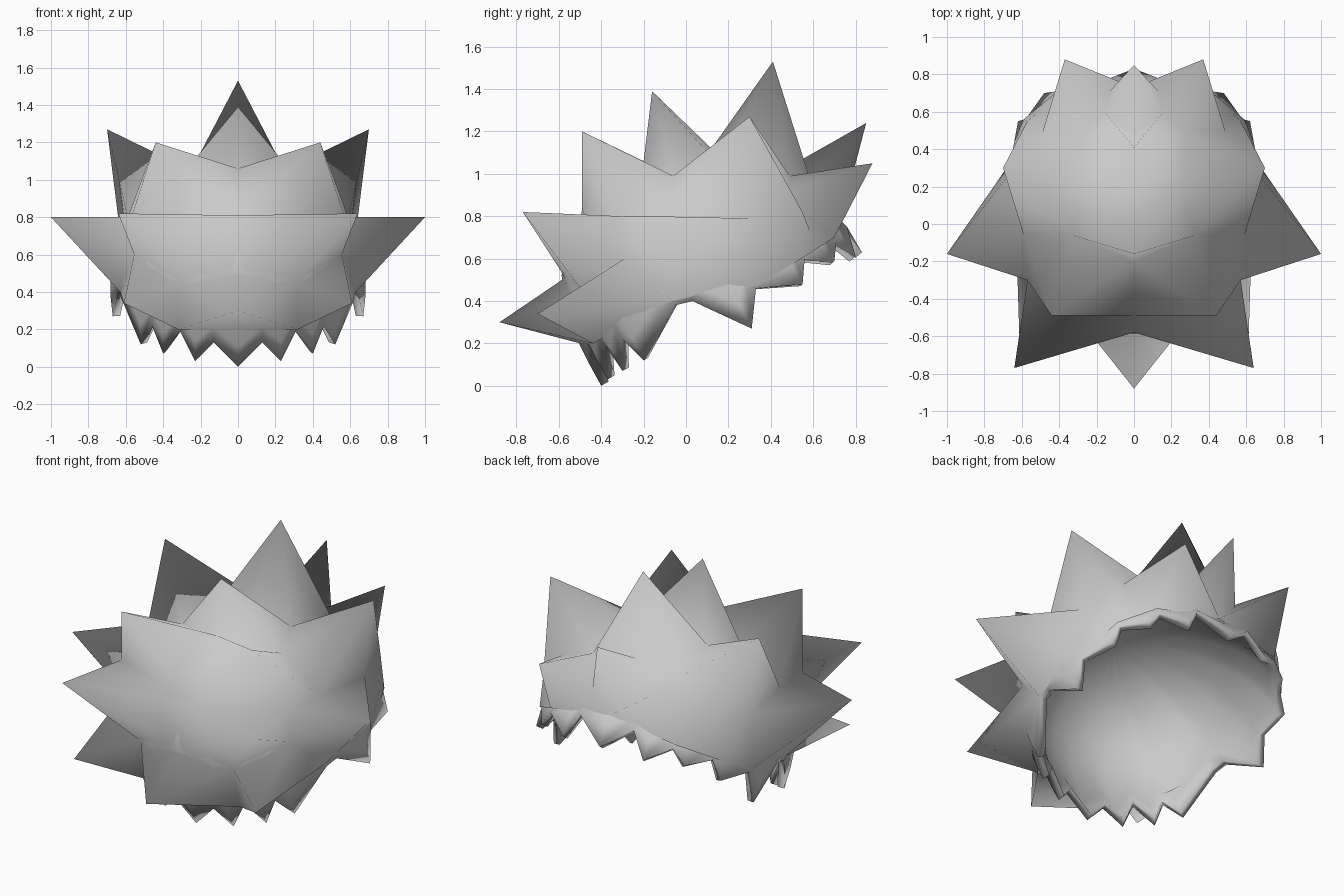
import bpy, bmesh, math
from mathutils import Vector

if "Cube" in bpy.data.objects:
    bpy.data.objects.remove(bpy.data.objects["Cube"])

C = Vector((0, 0.08, 0.55))            # centre of the scalp ellipsoid
R = Vector((0.63, 0.655, 0.52))        # its radii
POLE = Vector((0, -0.46, 0.89)).normalized()


def level(p):
    """1 on the scalp ellipsoid, below 1 inside it."""
    d = p - C
    return math.sqrt(sum((d[i] / R[i]) ** 2 for i in range(3)))


def on_scalp(p, k=1.0):
    return C + (p - C) * (k / level(p))


def flip(p):
    return Vector((-p.x, p.y, p.z))


def finish(bm, name, angle):
    """Turn all faces outwards, make the object and smooth it."""
    bm.normal_update()
    for f in bm.faces:
        if f.normal.dot(f.calc_center_median() - C) < 0:
            f.normal_flip()
    me = bpy.data.meshes.new(name)
    bm.to_mesh(me)
    bm.free()
    ob = bpy.data.objects.new(name, me)
    bpy.context.collection.objects.link(ob)
    bpy.ops.object.select_all(action='DESELECT')
    ob.select_set(True)
    bpy.context.view_layer.objects.active = ob
    bpy.ops.object.shade_smooth_by_angle(angle=math.radians(angle))
    return ob


# Scalp shell with a jagged rim, lofted from the rim up to the pole
half_rim = [(0, -.40, 0), (.13, -.42, .13), (.23, -.37, .03), (.31, -.38, .19),
            (.40, -.30, .07), (.46, -.30, .22), (.52, -.20, .12), (.63, -.05, .38),
            (.64, .03, .40), (.67, .31, .27), (.66, .33, .46), (.62, .55, .48),
            (.58, .56, .60), (.48, .70, .59), (.41, .71, .68), (.27, .80, .61),
            (.18, .76, .75), (0, .83, .63)]
rim = [Vector(p) for p in half_rim]
rim += [flip(p) for p in reversed(rim[1:-1])]
bm = bmesh.new()
RINGS = 12
rings = []
for k in range(RINGS):
    t = k / RINGS
    ring = []
    for p in rim:
        q = on_scalp(C + (p - C).normalized().slerp(POLE, t))
        ring.append(bm.verts.new(C + (q - C) * (1 + (level(p) - 1) * (1 - t) ** 5)))
    rings.append(ring)
top = bm.verts.new(on_scalp(C + POLE))
n = len(rim)
for a, b in zip(rings, rings[1:]):
    for i in range(n):
        j = (i + 1) % n
        bm.faces.new((a[i], a[j], b[j], b[i]))
for i in range(n):
    bm.faces.new((rings[-1][i], rings[-1][(i + 1) % n], top))
shell = finish(bm, "hair_shell", 75)
mod = shell.modifiers.new("thickness", 'SOLIDIFY')
mod.thickness = 0.04
mod.offset = -1

# Valley points between the spikes, shared by neighbouring spikes
V = {
    "brow": (0, -.58, .81), "ledge": (0, -.49, .80), "side": (.57, -.30, .80),
    "mid": (0, -.57, .51), "cheek": (.31, -.49, .45), "low": (.32, -.44, .20),
    "chin": (0, -.46, .19), "ear": (.63, -.06, .40), "notch": (.555, -.29, .60),
    "temple": (.59, -.06, .80), "rear": (.64, .30, .79), "lobe": (.66, .33, .47),
    "fore": (0, -.20, 1.06), "part": (.33, -.06, .99), "crown": (0, .12, 1.12),
    "swirl": (.25, .15, 1.05), "back": (.28, .49, .99), "mid_back": (0, .48, 1.03),
    "saddle": (.15, .59, .96), "gap": (.13, .71, .90), "cleft": (.49, .49, .92),
    "corner": (.57, .55, .82), "inlet": (.46, .57, .80), "hem": (.59, .56, .61),
    "nape": (.42, .70, .70), "tail": (0, .73, .78)}

spikes = bmesh.new()


def fan(tip, ring):
    """A pointed fan that never sinks into the hollow of the shell."""
    bm = bmesh.new()
    t = bm.verts.new(tip)
    base = [bm.verts.new(p) for p in ring]
    for i in range(len(base)):
        bm.faces.new((t, base[i], base[(i + 1) % len(base)]))
    bmesh.ops.subdivide_edges(bm, edges=bm.edges[:], cuts=7, use_grid_fill=True)
    bmesh.ops.triangulate(bm, faces=bm.faces[:])
    for v in bm.verts:
        if level(v.co) < 1.0:
            v.co = on_scalp(v.co)
    me = bpy.data.meshes.new("temp")
    bm.to_mesh(me)
    bm.free()
    spikes.from_mesh(me)
    bpy.data.meshes.remove(me)


def spike(tip, names):
    """Centre spikes give half a ring; side spikes are made on both sides."""
    tip, ring = Vector(tip), [Vector(V[k]) for k in names.split()]
    if tip.x == 0:
        fan(tip, ring + [flip(p) for p in reversed(ring) if p.x > 0])
    else:
        fan(tip, ring)
        fan(flip(tip), [flip(p) for p in ring])


# lower front tier
spike((0, -.88, .30), "mid cheek low chin")
spike((.61, -.70, .34), "low cheek notch ear")
# middle tier
spike((.64, -.77, .82), "brow ledge side notch cheek mid")
spike((1, -.16, .80), "side temple rear lobe ear notch")
# upper tier
spike((.44, -.49, 1.20), "ledge fore part temple side")
spike((.70, .30, 1.27), "temple rear corner cleft back swirl part")
# crown along the centre line
spike((0, -.16, 1.39), "fore part swirl crown")
spike((0, .41, 1.53), "crown swirl back saddle mid_back")
# rear spikes and the flat patches behind the ear
spike((0, .85, 1.24), "mid_back saddle gap tail")
spike((.37, .88, 1.05), "gap saddle back cleft inlet nape tail")
spike((.53, .585, .73), "cleft corner hem nape inlet")
spike((.64, .44, .65), "rear corner hem lobe")
bmesh.ops.remove_doubles(spikes, verts=spikes.verts[:], dist=0.0005)
hair = finish(spikes, "hair_spikes", 180)

# soft shading: normals radiate from the head centre
me = hair.data
me.normals_split_custom_set_from_vertices([(v.co - C).normalized() for v in me.vertices])
